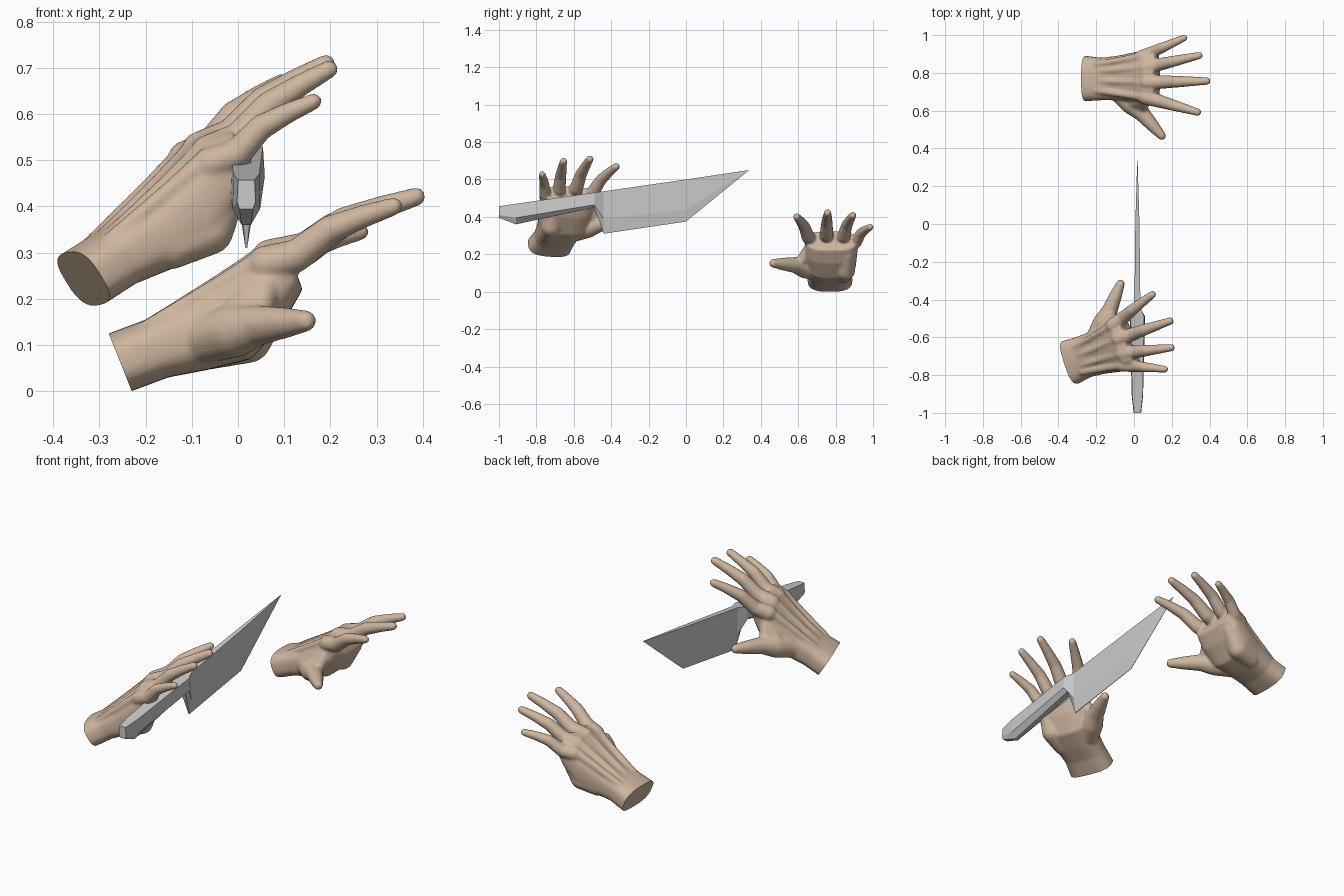
import bpy, bmesh, math
from mathutils import Vector, Matrix

cube = bpy.data.objects.get("Cube")
if cube:
    bpy.data.objects.remove(cube, do_unlink=True)


def material(name, colour):
    m = bpy.data.materials.new(name)
    m.use_nodes = True
    m.diffuse_color = (*colour, 1)
    m.node_tree.nodes["Principled BSDF"].inputs["Base Color"].default_value = (*colour, 1)
    return m


skin = material("skin", (0.62, 0.47, 0.35))
steel = material("steel grey", (0.6, 0.6, 0.6))


def add_object(name, mesh, mat):
    ob = bpy.data.objects.new(name, mesh)
    bpy.context.collection.objects.link(ob)
    mesh.materials.clear()
    mesh.materials.append(mat)
    return ob


def hull(bm, points):
    verts = [bm.verts.new(p) for p in points]
    res = bmesh.ops.convex_hull(bm, input=verts)
    loose = {g for g in res["geom_interior"] + res["geom_unused"]
             if isinstance(g, bmesh.types.BMVert)}
    bmesh.ops.delete(bm, geom=list(loose), context='VERTS')


def ball(centre, r):
    pts = []
    for i in range(9):
        a = math.pi * i / 8
        for j in range(14):
            b = math.tau * (j + 0.5 * (i % 2)) / 14
            if i in (0, 8) and j:
                continue
            pts.append(Vector(centre) + r * Vector(
                (math.sin(a) * math.cos(b), math.sin(a) * math.sin(b), math.cos(a))))
    return pts


def limb(bm, joints):
    """Chain of rounded tapered segments; joints are (position, radius)."""
    for (p, r), (q, s) in zip(joints, joints[1:]):
        hull(bm, ball(p, r) + ball(q, s))


def palm_ring(top, bottom, y0, y1):
    """Rounded box section between a top and bottom (x, z) point."""
    t, b = Vector((top[0], 0, top[1])), Vector((bottom[0], 0, bottom[1]))
    mid, half = (t + b) / 2, (t - b) / 2
    pts = []
    for i in range(32):
        a = math.tau * i / 32
        c, s = math.cos(a), math.sin(a)
        c, s = (math.copysign(abs(v) ** 0.7, v) for v in (c, s))
        pts.append(mid + half * s + Vector((0, (y0 + y1) / 2 + c * (y1 - y0) / 2, 0)))
    return pts


bm = bmesh.new()

# Wrist and palm, from behind the wrist cut to the finger roots
stations = [
    ((-0.32, 0.11), (-0.27, -0.015), 0.65, 0.89),
    ((-0.28, 0.125), (-0.23, 0.0), 0.65, 0.89),
    ((-0.20, 0.155), (-0.15, 0.03), 0.655, 0.88),
    ((-0.11, 0.20), (-0.07, 0.045), 0.655, 0.89),
    ((-0.02, 0.262), (0.03, 0.07), 0.64, 0.91),
    ((0.05, 0.315), (0.10, 0.15), 0.635, 0.918),
    ((0.10, 0.325), (0.14, 0.22), 0.645, 0.91),
]
rings = [palm_ring(*s) for s in stations]
for a, b in zip(rings, rings[1:]):
    hull(bm, a + b)

# Fingers: knuckle, tip, thickness; with a tendon ridge back to the wrist
fingers = [
    ((0.06, 0.672, 0.275), (0.337, 0.592, 0.400), 1.0),
    ((0.07, 0.750, 0.288), (0.386, 0.757, 0.421), 1.02),
    ((0.06, 0.828, 0.278), (0.346, 0.892, 0.408), 0.98),
    ((0.04, 0.885, 0.255), (0.266, 0.985, 0.345), 0.9),
]
shape = [(0, 0, 0.041), (0.24, -0.012, 0.036), (0.5, 0.012, 0.031),
         (0.77, 0.008, 0.025), (1, 0, 0.020)]
for root, tip, k in fingers:
    p, q = Vector(root), Vector(tip)
    limb(bm, [(p.lerp(q, t) + Vector((0, 0, dz)), r * k) for t, dz, r in shape])
    start = Vector((-0.2, 0.77 + (p.y - 0.77) * 0.65, 0.135))
    limb(bm, [(start, 0.018), (start.lerp(p, 0.6) + Vector((0, 0, 0.008)), 0.02),
              (p + Vector((0, 0, 0.012)), 0.026)])

# Thumb with its muscle pad, and the pad on the little finger side
limb(bm, [((-0.09, 0.71, 0.11), 0.055), ((-0.01, 0.635, 0.13), 0.058),
          ((0.04, 0.588, 0.142), 0.044), ((0.10, 0.52, 0.148), 0.034),
          ((0.147, 0.467, 0.152), 0.023)])
limb(bm, [((-0.07, 0.84, 0.095), 0.05), ((0.02, 0.85, 0.115), 0.055),
          ((0.08, 0.86, 0.20), 0.042)])
# Web between thumb and index finger
hull(bm, ball((0.0, 0.645, 0.17), 0.035) + ball((0.04, 0.61, 0.155), 0.03)
     + ball((0.06, 0.665, 0.23), 0.035))

# Fuse the pieces into one smooth skin
mesh = bpy.data.meshes.new("left_hand")
bm.to_mesh(mesh)
bm.free()
hand = add_object("hand_left", mesh, skin)
remesh = hand.modifiers.new("fuse", 'REMESH')
remesh.mode = 'VOXEL'
remesh.voxel_size = 0.006
relax = hand.modifiers.new("relax", 'SMOOTH')
relax.factor = 0.5
relax.iterations = 9
fused = bpy.data.meshes.new_from_object(
    hand.evaluated_get(bpy.context.evaluated_depsgraph_get()))
hand.modifiers.clear()

# Cut the wrist flat
bm = bmesh.new()
bm.from_mesh(fused)
cut = bmesh.ops.bisect_plane(
    bm, geom=bm.verts[:] + bm.edges[:] + bm.faces[:], plane_co=(-0.28, 0, 0.125),
    plane_no=(-0.125, 0, -0.05), clear_outer=True)
rim = [g for g in cut["geom_cut"] if isinstance(g, bmesh.types.BMEdge)]
bmesh.ops.holes_fill(bm, edges=rim, sides=0)
bmesh.ops.recalc_face_normals(bm, faces=bm.faces)
bm.to_mesh(fused)
bm.free()
hand.data = fused
fused.materials.clear()
fused.materials.append(skin)


def hand_frame(wrist, middle, index, little, flip):
    """Axes of a hand: along the middle finger, toward the thumb, out of its back."""
    o = Vector(wrist)
    ex = (Vector(middle) - o).normalized()
    side = Vector(index) - Vector(little)
    side = (side - ex * side.dot(ex)).normalized()
    n = ex.cross(side) * flip
    m = Matrix((ex, side, n)).transposed().to_4x4()
    m.translation = o
    return m


# The other hand is a mirrored copy, turned to hold the knife
source = hand_frame((-0.25, 0.77, 0.063), (0.40, 0.755, 0.435),
                    (0.35, 0.585, 0.415), (0.28, 1.0, 0.355), -1)
target = hand_frame((-0.33, -0.73, 0.245), (0.195, -0.51, 0.72),
                    (0.10, -0.36, 0.675), (0.18, -0.77, 0.635), 1)
mirrored = fused.copy()
mirrored.transform(target @ source.inverted())
mirrored.flip_normals()
grip = add_object("hand_right", mirrored, skin)

for ob in (hand, grip):
    bpy.ops.object.select_all(action='DESELECT')
    ob.select_set(True)
    bpy.context.view_layer.objects.active = ob
    bpy.ops.object.shade_smooth_by_angle(angle=math.radians(50))


def loft(name, sections, mat, x=0.018):
    """Faceted six-sided body; a section is y, then (half width, z) top to bottom."""
    bm = bmesh.new()
    loops = []
    for y, *levels in sections:
        outline = [(w, z) for w, z in levels] + [(-w, z) for w, z in reversed(levels)]
        loops.append([bm.verts.new((x + w, y, z)) for w, z in outline])
    for a, b in zip(loops, loops[1:]):
        for i in range(len(a)):
            j = (i + 1) % len(a)
            bm.faces.new((a[i], a[j], b[j], b[i]))
    bm.faces.new(loops[0])
    bm.faces.new(loops[-1])
    bmesh.ops.recalc_face_normals(bm, faces=bm.faces)
    me = bpy.data.meshes.new(name)
    bm.to_mesh(me)
    bm.free()
    return add_object(name, me, mat)


# Knife
loft("knife_handle", [
    (-1.0, (0.018, 0.457), (0.02, 0.41), (0.015, 0.395)),
    (-0.91, (0.028, 0.47), (0.03, 0.395), (0.01, 0.36)),
    (-0.49, (0.036, 0.53), (0.04, 0.465), (0.015, 0.45))], steel)
loft("knife_blade", [
    (-0.49, (0.036, 0.53), (0.04, 0.465), (0.015, 0.45)),
    (-0.44, (0.016, 0.537), (0.014, 0.39), (0.002, 0.31)),
    (0.0, (0.011, 0.60), (0.009, 0.44), (0.001, 0.375)),
    (0.335, (0.001, 0.65), (0.001, 0.649), (0.0005, 0.648))], steel)
